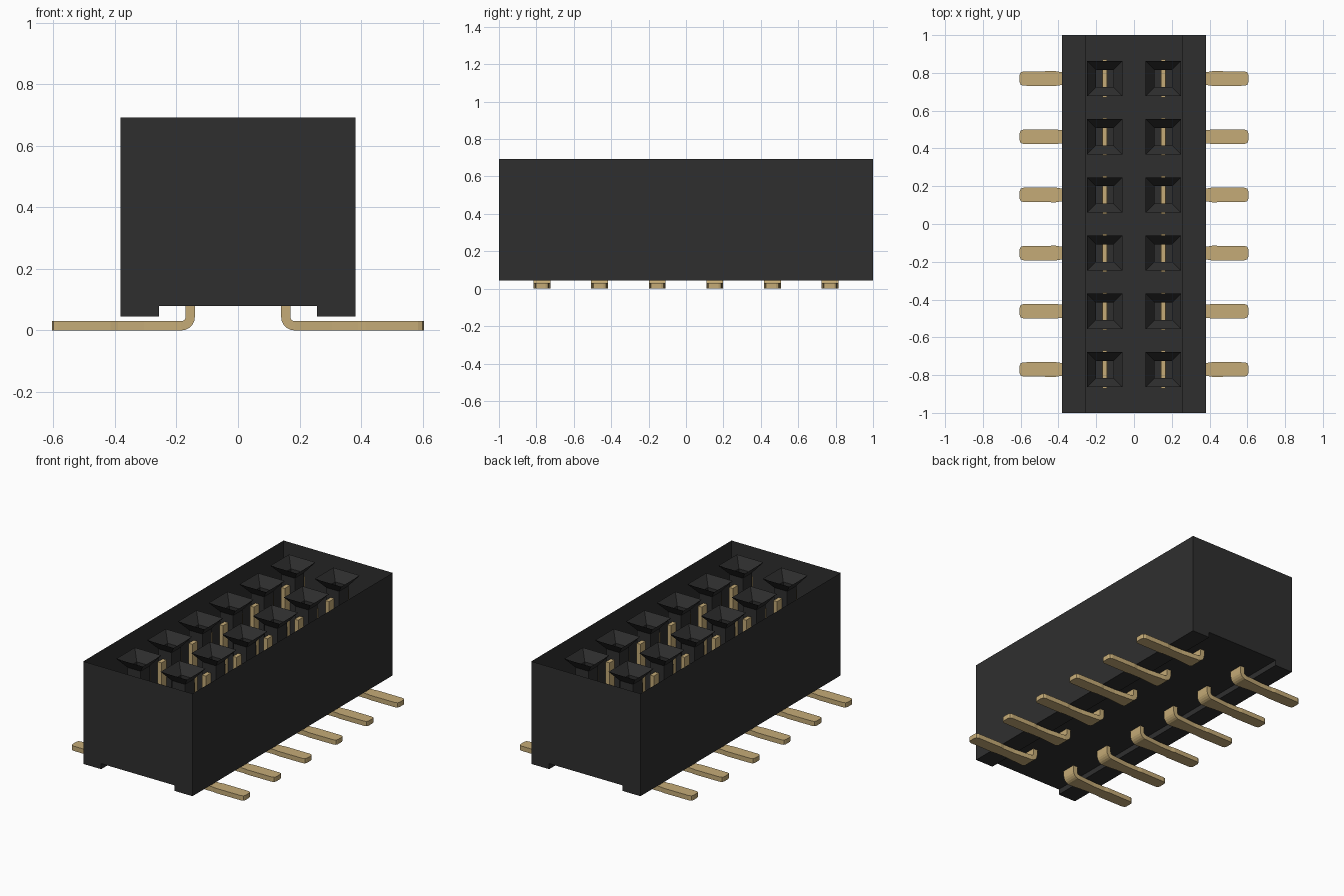
import bpy, bmesh, math

cube = bpy.data.objects.get("Cube")
if cube:
    bpy.data.objects.remove(cube, do_unlink=True)

TOP, FLOOR, HALF_X = 0.693, 0.08, 0.382
ROW_X, PITCH, COUNT = 0.155, 0.308, 6
THICK = 0.03


def material(name, colour):
    mat = bpy.data.materials.new(name)
    mat.use_nodes = True
    mat.diffuse_color = colour
    bsdf = mat.node_tree.nodes["Principled BSDF"]
    bsdf.inputs["Base Color"].default_value = colour
    bsdf.inputs["Roughness"].default_value = 0.6
    return mat


BLACK = material("black plastic", (0.028, 0.028, 0.028, 1))
GOLD = material("pale gold", (0.56, 0.41, 0.185, 1))


def finish(bm, name, mat):
    mesh = bpy.data.meshes.new(name)
    bm.to_mesh(mesh)
    bm.free()
    mesh.materials.append(mat)
    return mesh


def place(mesh, name, location=(0, 0, 0), turn=0):
    obj = bpy.data.objects.new(name, mesh)
    obj.location = location
    obj.rotation_euler.z = turn
    bpy.context.collection.objects.link(obj)
    return obj


def loft(bm, rings, closed=True):
    """Join successive vertex rings with quads."""
    n = len(rings[0])
    for a, b in zip(rings, rings[1:]):
        for i in range(n if closed else n - 1):
            j = (i + 1) % n
            bm.faces.new((a[i], a[j], b[j], b[i]))


def box(bm, centre, size):
    for v in bmesh.ops.create_cube(bm, size=1)["verts"]:
        v.co = [c + p * s for c, p, s in zip(centre, v.co, size)]


# Housing: open-topped shell with two standoff rails underneath
bm = bmesh.new()
half = [(HALF_X, TOP), (HALF_X, 0.045), (0.257, 0.045), (0.257, FLOOR)]
profile = [(-x, z) for x, z in half] + half[::-1]
front, back = [[bm.verts.new((x, y, z)) for x, z in profile] for y in (-1, 1)]
loft(bm, [front, back], closed=False)
bm.faces.new(front)
bm.faces.new(back[::-1])
bmesh.ops.recalc_face_normals(bm, faces=bm.faces)
place(finish(bm, "housing", BLACK), "housing")

# Socket: square funnel leading into a straight shaft
bm = bmesh.new()
rings = []
for h, z in ((0.093, TOP), (0.046, TOP - 0.06), (0.046, 0.2)):
    rings.append([bm.verts.new((x * h, y * h, z))
                  for x, y in ((-1, -1), (1, -1), (1, 1), (-1, 1))])
loft(bm, rings)
socket_mesh = finish(bm, "socket", BLACK)

# Contact: forked blade above the floor, bent foot below it
bm = bmesh.new()
box(bm, (0, 0, 0.15), (0.026, 0.2, 0.09))
for side in (-1, 1):
    box(bm, (0, side * 0.075, 0.385), (0.026, 0.05, 0.39))

# Foot path stations: x, z, direction angle, half width
R = 0.03
stations = [(0, 0.12, 0, 0.045)]
for i in range(6):
    a = math.pi / 2 * i / 5
    stations.append((R - R * math.cos(a), 0.015 + R - R * math.sin(a), a, 0.045))
stations += [(0.15, 0.015, math.pi / 2, 0.035), (0.235, 0.015, math.pi / 2, 0.035),
             (0.26, 0.015, math.pi / 2, 0.039), (0.43, 0.015, math.pi / 2, 0.038),
             (0.445, 0.015, math.pi / 2, 0.033), (0.45, 0.015, math.pi / 2, 0.02)]
rings = []
for x, z, a, w in stations:
    nx, nz = math.cos(a) * THICK / 2, math.sin(a) * THICK / 2
    rings.append([bm.verts.new((x + s * nx, t * w, z + s * nz))
                  for s, t in ((1, -1), (1, 1), (-1, 1), (-1, -1))])
loft(bm, rings)
bm.faces.new(rings[0])
bm.faces.new(rings[-1][::-1])
bmesh.ops.recalc_face_normals(bm, faces=bm.faces)
contact_mesh = finish(bm, "contact", GOLD)

# Two mirrored rows of sockets and contacts
for row, side, turn in (("left", 1, 0), ("right", -1, math.pi)):
    for i in range(COUNT):
        spot = (side * ROW_X, (i - (COUNT - 1) / 2) * PITCH, 0)
        place(socket_mesh, f"{row}_socket_{i + 1}", spot)
        place(contact_mesh, f"{row}_contact_{i + 1}", spot, turn)
